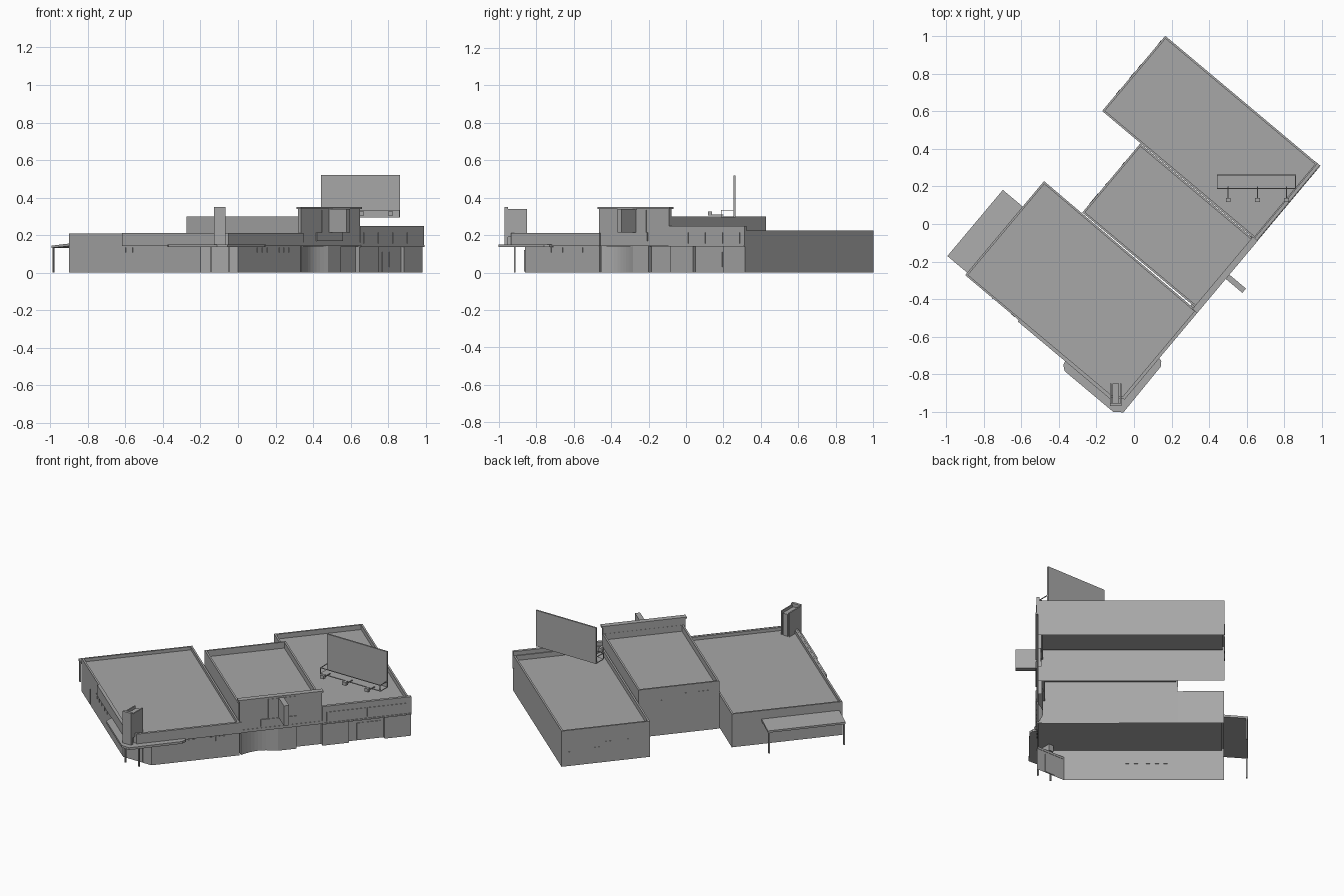
import bpy, bmesh, math
from mathutils import Vector

# Building axes: s runs along the street facade, t runs to the rear
ANG = math.radians(50)
U = Vector((math.cos(ANG), math.sin(ANG), 0))
V = Vector((-math.sin(ANG), math.cos(ANG), 0))
GREY = bpy.data.materials.new("dark_grey")
GREY.diffuse_color = (0.39, 0.39, 0.39, 1)


def local(s, t, z):
    return U * s + V * t + Vector((0, 0, z))


def world(x, y, z):
    return Vector((x, y, z))


def finish(name, bm):
    bmesh.ops.recalc_face_normals(bm, faces=bm.faces)
    me = bpy.data.meshes.new(name)
    bm.to_mesh(me)
    bm.free()
    me.materials.append(GREY)
    ob = bpy.data.objects.new(name, me)
    bpy.context.collection.objects.link(ob)
    return ob


def ring_faces(bm, a, b):
    n = len(a)
    for i in range(n):
        j = (i + 1) % n
        bm.faces.new((a[i], a[j], b[j], b[i]))


def prism(name, pts, z0, z1, frame=local):
    bm = bmesh.new()
    lo = [bm.verts.new(frame(p[0], p[1], z0)) for p in pts]
    hi = [bm.verts.new(frame(p[0], p[1], z1)) for p in pts]
    ring_faces(bm, lo, hi)
    bm.faces.new(lo[::-1])
    bm.faces.new(hi)
    return finish(name, bm)


def box(name, a0, a1, b0, b1, z0, z1, frame=local):
    return prism(name, [(a0, b0), (a1, b0), (a1, b1), (a0, b1)], z0, z1, frame)


def walls(name, pts, z0, z1):
    bm = bmesh.new()
    lo = [bm.verts.new(local(*p, z0)) for p in pts]
    hi = [bm.verts.new(local(*p, z1)) for p in pts]
    ring_faces(bm, lo, hi)
    return finish(name, bm)


def inset(pts, w):
    # inward offset of a convex outline, on whichever side is inside
    area = sum(pts[i - 1][0] * pts[i][1] - pts[i][0] * pts[i - 1][1] for i in range(len(pts)))
    w = w if area > 0 else -w
    out = []
    n = len(pts)
    for i in range(n):
        p, c, q = (Vector(pts[k % n]) for k in (i - 1, i, i + 1))
        d1, d2 = (c - p).normalized(), (q - c).normalized()
        n1, n2 = Vector((-d1.y, d1.x)), Vector((-d2.y, d2.x))
        out.append(c + (n1 + n2) * (w / (1 + n1.dot(n2))))
    return out


def parapet_shell(name, pts, z0, top, roof, w=0.011):
    # outer wall, parapet cap, inner parapet face and roof deck, open below
    bm = bmesh.new()
    inn = inset(pts, w)
    lo = [bm.verts.new(local(*p, z0)) for p in pts]
    hi = [bm.verts.new(local(*p, top)) for p in pts]
    cap = [bm.verts.new(local(p[0], p[1], top)) for p in inn]
    deck = [bm.verts.new(local(p[0], p[1], roof)) for p in inn]
    for a, b in ((lo, hi), (hi, cap), (cap, deck)):
        ring_faces(bm, a, b)
    bm.faces.new(deck)
    return finish(name, bm)


# Corner block: upper shell, lower walls with cut entrance corner
parapet_shell("corner_block_upper",
              [(-0.787, 0.514), (-0.787, -0.50), (-0.75, -0.556), (-0.139, -0.556), (-0.133, 0.514)],
              0.14, 0.21, 0.19)
walls("corner_block_lower",
      [(-0.787, 0.514), (-0.787, -0.40), (-0.66, -0.553), (-0.139, -0.553), (-0.133, 0.514)], 0, 0.145)
prism("entrance_canopy",
      [(-0.785, -0.185), (-0.818, -0.195), (-0.838, -0.22), (-0.838, -0.558), (-0.805, -0.602),
       (-0.49, -0.598), (-0.465, -0.58), (-0.46, -0.55), (-0.66, -0.55), (-0.785, -0.40)], 0.136, 0.15)
box("side_fascia", -0.796, -0.786, -0.50, 0.14, 0.143, 0.211)
box("street_fascia", -0.75, -0.13, -0.563, -0.555, 0.143, 0.211)
for x in (-0.145, -0.05):
    box("entrance_post", x - 0.004, x + 0.004, -0.919, -0.911, 0, 0.138, world)
box("entrance_door", -0.13, -0.06, -0.866, -0.858, 0.005, 0.12, world)

# Corner pylon
box("pylon_body", -0.114, -0.080, -0.953, -0.85, 0.15, 0.328, world)
box("pylon_face", -0.127, -0.067, -0.97, -0.953, 0.142, 0.35, world)
for x in (-0.127, -0.075):
    box("pylon_side", x, x + 0.008, -0.953, -0.85, 0.19, 0.34, world)

# Middle block: sunken roof, tall street wall, curved lower front
parapet_shell("middle_block_upper",
              [(-0.130, -0.545), (0.349, -0.545), (0.349, 0.250), (-0.130, 0.250)], 0.14, 0.30, 0.262)
curve = [(-0.130 + 0.022 * i, -0.55 + 0.03 * math.sin(math.pi * i / 10)) for i in range(11)]
walls("middle_block_lower",
      curve + [(0.2, -0.55), (0.2, -0.525), (0.349, -0.525), (0.349, 0.250), (-0.130, 0.250)], 0, 0.145)
box("middle_ledge", -0.14, 0.35, -0.558, -0.51, 0.142, 0.16)
box("middle_street_wall", -0.139, 0.349, -0.556, -0.535, 0.155, 0.343)
box("middle_cornice", -0.147, 0.356, -0.563, -0.529, 0.34, 0.35)
box("flower_box", -0.015, 0.20, -0.562, -0.554, 0.168, 0.213)
box("middle_window", 0.03, 0.19, -0.558, -0.554, 0.213, 0.335)
box("blade_panel", 0.09, 0.12, -0.678, -0.555, 0.215, 0.34)

# Rear block
parapet_shell("rear_block_upper",
              [(0.352, -0.545), (0.875, -0.545), (0.875, 0.517), (0.352, 0.517)], 0.14, 0.225, 0.195)
walls("rear_block_lower",
      [(0.352, -0.55), (0.51, -0.55), (0.51, -0.53), (0.72, -0.53), (0.72, -0.55),
       (0.875, -0.55), (0.875, 0.517), (0.352, 0.517)], 0, 0.145)
box("rear_street_wall", 0.35, 0.876, -0.558, -0.54, 0.142, 0.25)
box("rear_ledge", 0.35, 0.876, -0.562, -0.52, 0.138, 0.147)
for i in range(4):
    a = 0.375 + i * 0.12
    box("upper_window", a, a + 0.11, -0.561, -0.557, 0.155, 0.213)
box("shop_door", 0.56, 0.60, -0.534, -0.529, 0.005, 0.11)
box("shop_window", 0.62, 0.70, -0.534, -0.529, 0.03, 0.11)

# Billboard with catwalk, railing and lamps
box("billboard", 0.442, 0.862, 0.255, 0.265, 0.293, 0.52, world)
box("catwalk", 0.442, 0.862, 0.19, 0.256, 0.293, 0.298, world)
box("railing_bar", 0.442, 0.862, 0.187, 0.191, 0.331, 0.335, world)
for x in (0.442, 0.858):
    box("railing_end", x, x + 0.004, 0.19, 0.256, 0.331, 0.335, world)
    box("railing_post", x, x + 0.004, 0.187, 0.191, 0.295, 0.333, world)
for x in (0.502, 0.657, 0.812):
    box("lamp_arm", x - 0.003, x + 0.003, 0.13, 0.20, 0.305, 0.31, world)
    box("lamp_head", x - 0.013, x + 0.013, 0.118, 0.138, 0.306, 0.327, world)

# Lean-to awning on the far side
bm = bmesh.new()
edge = [(0.512, 0.143), (0.512, 0.157), (0.652, 0.144), (0.652, 0.132)]
ends = [[bm.verts.new(local(s, t, z)) for t, z in edge] for s in (-0.77, -0.31)]
ring_faces(bm, *ends)
bm.faces.new(ends[0])
bm.faces.new(ends[1])
finish("awning", bm)
for s in (-0.762, -0.318):
    box("awning_post", s - 0.004, s + 0.004, 0.64, 0.648, 0, 0.135)

# Small windows and doors on the remaining walls
for t in (0.17, 0.12, 0.07, 0.0, -0.05):
    box("side_slit", -0.789, -0.786, t, t + 0.022, 0.108, 0.135)
box("side_door", -0.789, -0.786, 0.32, 0.325, 0.01, 0.1)
for s in (-0.50, -0.46, -0.42, -0.32, -0.28, -0.24):
    box("street_slit", s, s + 0.025, -0.556, -0.552, 0.108, 0.135)
for s, w, z0, z1 in ((0.82, 0.02, 0.03, 0.09), (0.65, 0.03, 0.005, 0.1),
                     (0.58, 0.04, 0.06, 0.13), (0.47, 0.03, 0.06, 0.13)):
    box("rear_opening", s, s + w, 0.515, 0.519, z0, z1)
for s, w, z0, z1 in ((-0.07, 0.07, 0.2, 0.25), (0.06, 0.02, 0.23, 0.25), (0.2, 0.02, 0.2, 0.22)):
    box("middle_back_opening", s, s + w, 0.248, 0.252, z0, z1)
